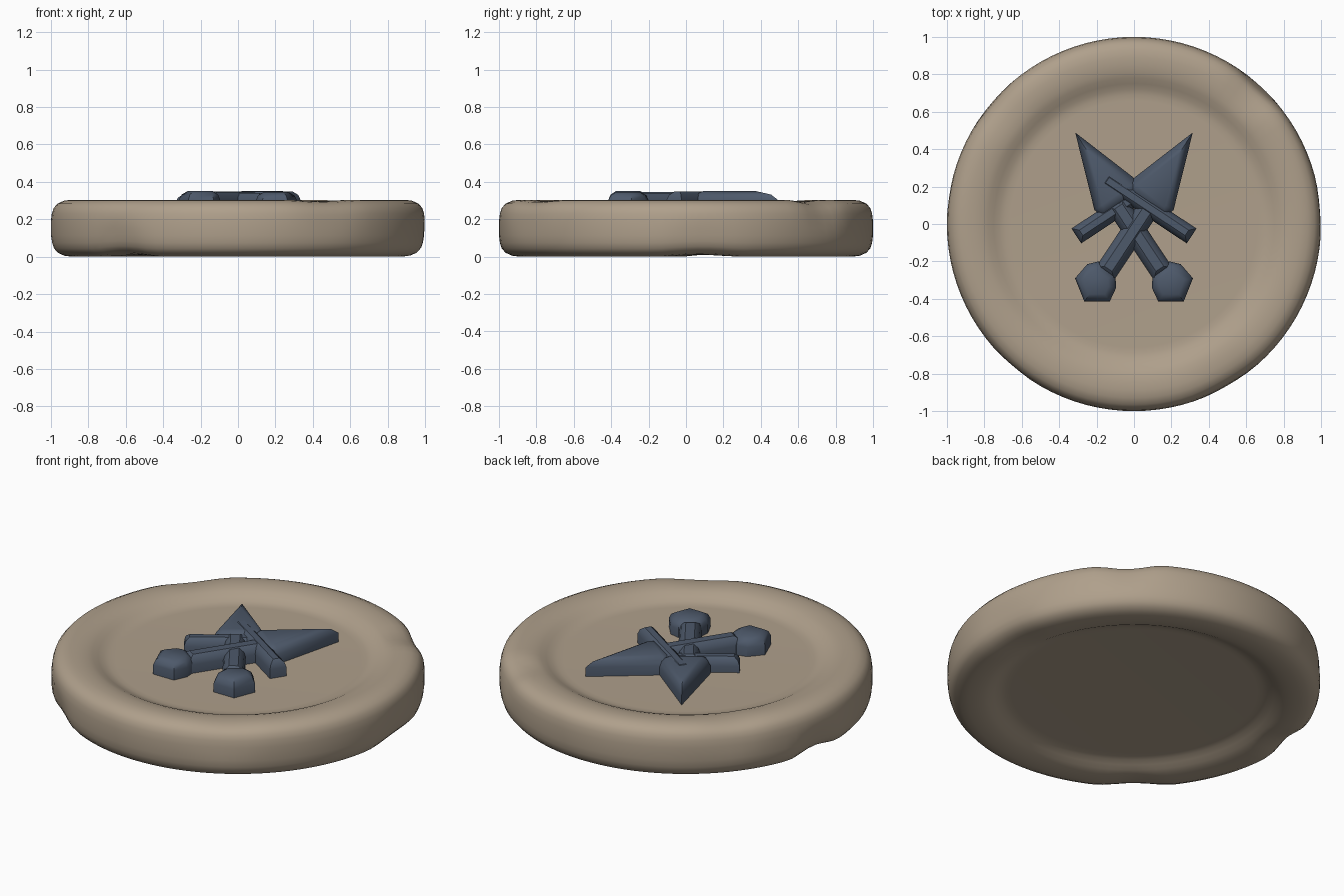
import bpy, bmesh
from math import sin, cos, pi, radians
from mathutils import Vector

if "Cube" in bpy.data.objects:
    bpy.data.objects.remove(bpy.data.objects["Cube"])


def material(name, color):
    m = bpy.data.materials.new(name)
    m.diffuse_color = (*color, 1)
    m.use_nodes = True
    m.node_tree.nodes["Principled BSDF"].inputs["Base Color"].default_value = m.diffuse_color
    return m


STONE = material("tan_stone", (0.43, 0.35, 0.26))
STEEL = material("blue_steel", (0.075, 0.10, 0.145))


def finish(bm, name, mat, angle):
    bmesh.ops.recalc_face_normals(bm, faces=bm.faces)
    me = bpy.data.meshes.new(name)
    bm.to_mesh(me)
    bm.free()
    me.materials.append(mat)
    ob = bpy.data.objects.new(name, me)
    bpy.context.collection.objects.link(ob)
    bpy.ops.object.select_all(action='DESELECT')
    ob.select_set(True)
    bpy.context.view_layer.objects.active = ob
    bpy.ops.object.shade_smooth_by_angle(angle=radians(angle))
    return ob


# Round token: lathed upper half profile, mirrored for the recessed underside
upper = [(0.66, 0.25), (0.69, 0.251), (0.72, 0.258), (0.75, 0.272), (0.78, 0.287),
         (0.81, 0.297), (0.85, 0.303), (0.89, 0.304), (0.93, 0.299), (0.965, 0.283),
         (0.985, 0.26), (0.995, 0.23), (1.0, 0.19)]
profile = upper + [(1.0, 0.152)] + [(r, 0.304 - z) for r, z in reversed(upper)]
N = 96
bm = bmesh.new()
rings = [[bm.verts.new((r * cos(2 * pi * i / N), r * sin(2 * pi * i / N), z))
          for i in range(N)] for r, z in profile]
for a, b in zip(rings, rings[1:]):
    for i in range(N):
        j = (i + 1) % N
        bm.faces.new((a[i], b[i], b[j], a[j]))
bm.faces.new(rings[0])
bm.faces.new(rings[-1])

# Worn dents on the rim: angle, radius, height, size, depth
dents = [(48, 0.97, 0.29, 0.20, 0.025), (230, 0.97, 0.02, 0.22, 0.02),
         (171, 0.97, 0.02, 0.20, 0.03), (5, 0.97, 0.02, 0.25, 0.015),
         (300, 0.97, 0.29, 0.25, 0.012), (140, 0.97, 0.29, 0.22, 0.012)]
for deg, r, z, size, depth in dents:
    t = radians(deg)
    c = Vector((r * cos(t), r * sin(t), z))
    for v in bm.verts:
        d = (v.co - c).length
        if d < size:
            flat = Vector((v.co.x, v.co.y, 0)).normalized() * 0.87
            core = Vector((flat.x, flat.y, 0.152))
            v.co += (core - v.co).normalized() * depth * (1 - (d / size) ** 2) ** 2
finish(bm, "token_disc", STONE, 50)


# Raised emblem: every part is an outline extruded with a sloped, softened top edge
U, V, O = Vector((0.552, 0.834)), Vector((0.834, -0.552)), Vector((0.08, 0.09))


def raised(name, outline, side, top, slope=0.035):
    bm = bmesh.new()
    pts = [(side * p[0], p[1]) for p in outline]
    f = bm.faces.new([bm.verts.new((x, y, 0.24)) for x, y in pts])
    f.normal_update()
    if f.normal.z < 0:
        f.normal_flip()
    out = bmesh.ops.extrude_face_region(bm, geom=[f], use_keep_orig=True)
    cap = [g for g in out['geom'] if isinstance(g, bmesh.types.BMFace)][0]
    for v in cap.verts:
        v.co.z = top - 0.045
    for width, rise in ((0.3, 0.6), (0.7, 0.4)):
        cap.normal_update()
        if cap.normal.z < 0:
            cap.normal_flip()
        bmesh.ops.inset_individual(bm, faces=[cap], thickness=slope * width,
                                   depth=0.045 * rise, use_even_offset=True)
    finish(bm, name, STEEL, 35)


def local(points):
    return [tuple(O + U * u + V * v) for u, v in points]


pommel = [(-0.25, -0.215), (-0.315, -0.29), (-0.265, -0.415), (-0.13, -0.415),
          (-0.095, -0.34), (-0.10, -0.27), (-0.19, -0.20)]
blade = local([(0.0, -0.115), (0.05, -0.165), (0.462, -0.025), (0.06, 0.118), (0.0, 0.10)])
grip = local([(-0.43, -0.06), (0.04, -0.06), (0.04, 0.06), (-0.43, 0.06)])
guard = local([(-0.05, -0.295), (0.045, -0.295), (0.045, 0.275), (-0.05, 0.275)])

for label, side, top in (("upper", 1, 0.35), ("lower", -1, 0.345)):
    raised(label + "_sword_blade", blade, side, top, 0.045)
    raised(label + "_sword_grip", grip, side, top - 0.005)
    raised(label + "_sword_guard", guard, side, top - 0.012 + (0.01 if side > 0 else 0), 0.03)
    raised(label + "_sword_pommel", pommel, side, top, 0.04)
